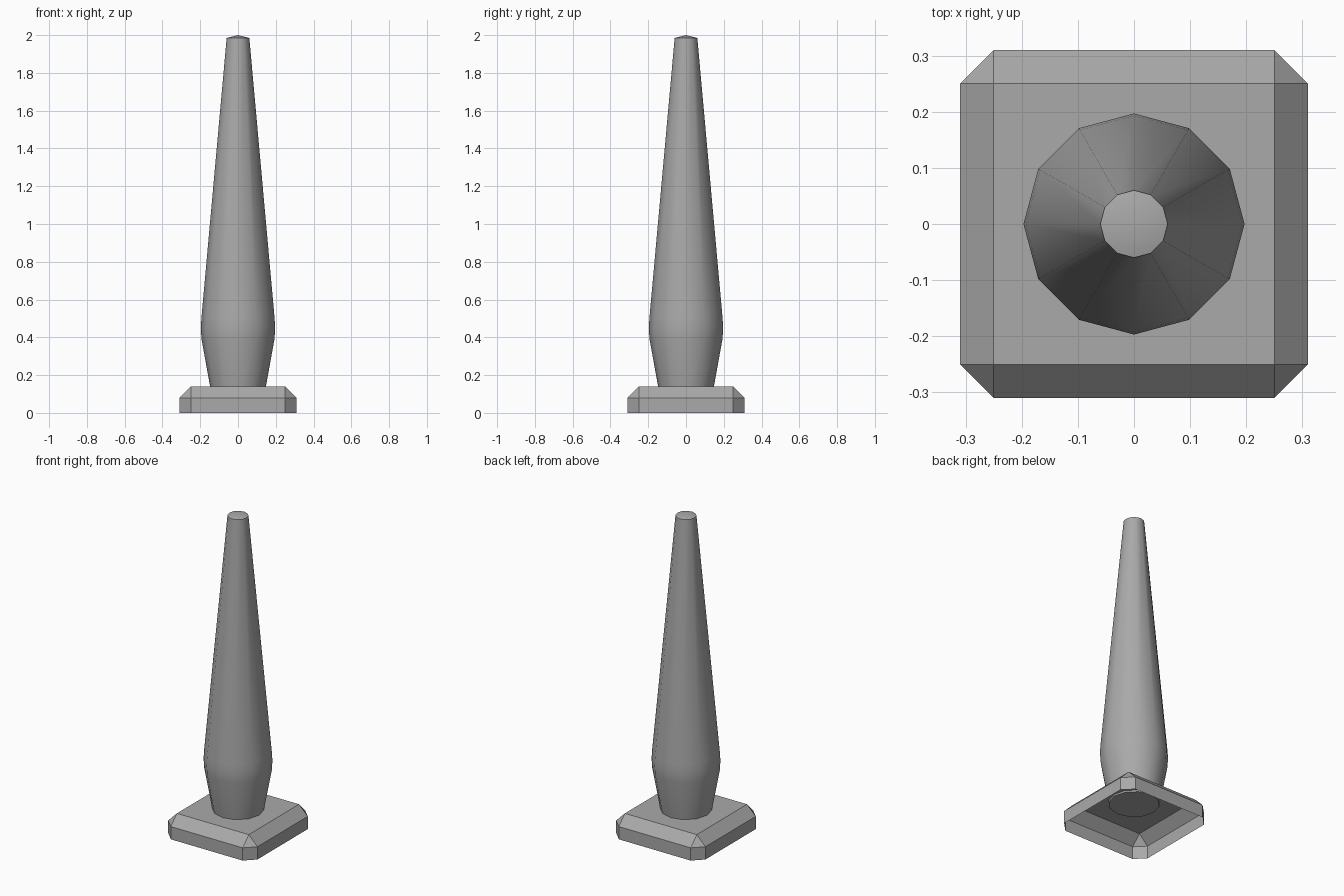
import bpy, bmesh
from math import radians, cos, sin, pi

cube = bpy.data.objects.get("Cube")
if cube:
    bpy.data.objects.remove(cube, do_unlink=True)

GREY = (0.4, 0.4, 0.4, 1)
grey = bpy.data.materials.new("plain_grey")
grey.use_nodes = True
grey.diffuse_color = GREY
grey.node_tree.nodes["Principled BSDF"].inputs["Base Color"].default_value = GREY


def add_object(name, bm):
    bmesh.ops.recalc_face_normals(bm, faces=bm.faces)
    mesh = bpy.data.meshes.new(name)
    bm.to_mesh(mesh)
    bm.free()
    mesh.materials.append(grey)
    obj = bpy.data.objects.new(name, mesh)
    bpy.context.collection.objects.link(obj)
    return obj


# Base: square slab with chamfered corners and top rim, open underneath
half, chamfer, height = 0.31, 0.06, 0.14
bm = bmesh.new()
bmesh.ops.create_cube(bm, size=1)
for v in bm.verts:
    v.co = (v.co.x * 2 * half, v.co.y * 2 * half, (v.co.z + 0.5) * height)
bmesh.ops.delete(bm, geom=[f for f in bm.faces if f.normal.z < -0.5], context='FACES_ONLY')
rim = [e for e in bm.edges if max(v.co.z for v in e.verts) > height / 2]
bmesh.ops.bevel(bm, geom=rim, offset=chamfer, segments=1, affect='EDGES')
add_object("base", bm)

# Shaft: twelve-sided turned profile of (radius, height) with pointed cap
SIDES = 12
profile = [(0.146, 0.13), (0.193, 0.39), (0.197, 0.45), (0.193, 0.51), (0.06, 1.985)]
bm = bmesh.new()
rings = [[bm.verts.new((r * cos(2 * pi * i / SIDES), r * sin(2 * pi * i / SIDES), z))
          for i in range(SIDES)] for r, z in profile]
tip = bm.verts.new((0, 0, 2))
for i in range(SIDES):
    j = (i + 1) % SIDES
    for low, high in zip(rings, rings[1:]):
        bm.faces.new((low[i], low[j], high[j], high[i]))
    bm.faces.new((rings[-1][i], rings[-1][j], tip))
bm.faces.new(rings[0])
shaft = add_object("shaft", bm)

for other in bpy.context.selected_objects:
    other.select_set(False)
shaft.select_set(True)
bpy.context.view_layer.objects.active = shaft
bpy.ops.object.shade_smooth_by_angle(angle=radians(40))
